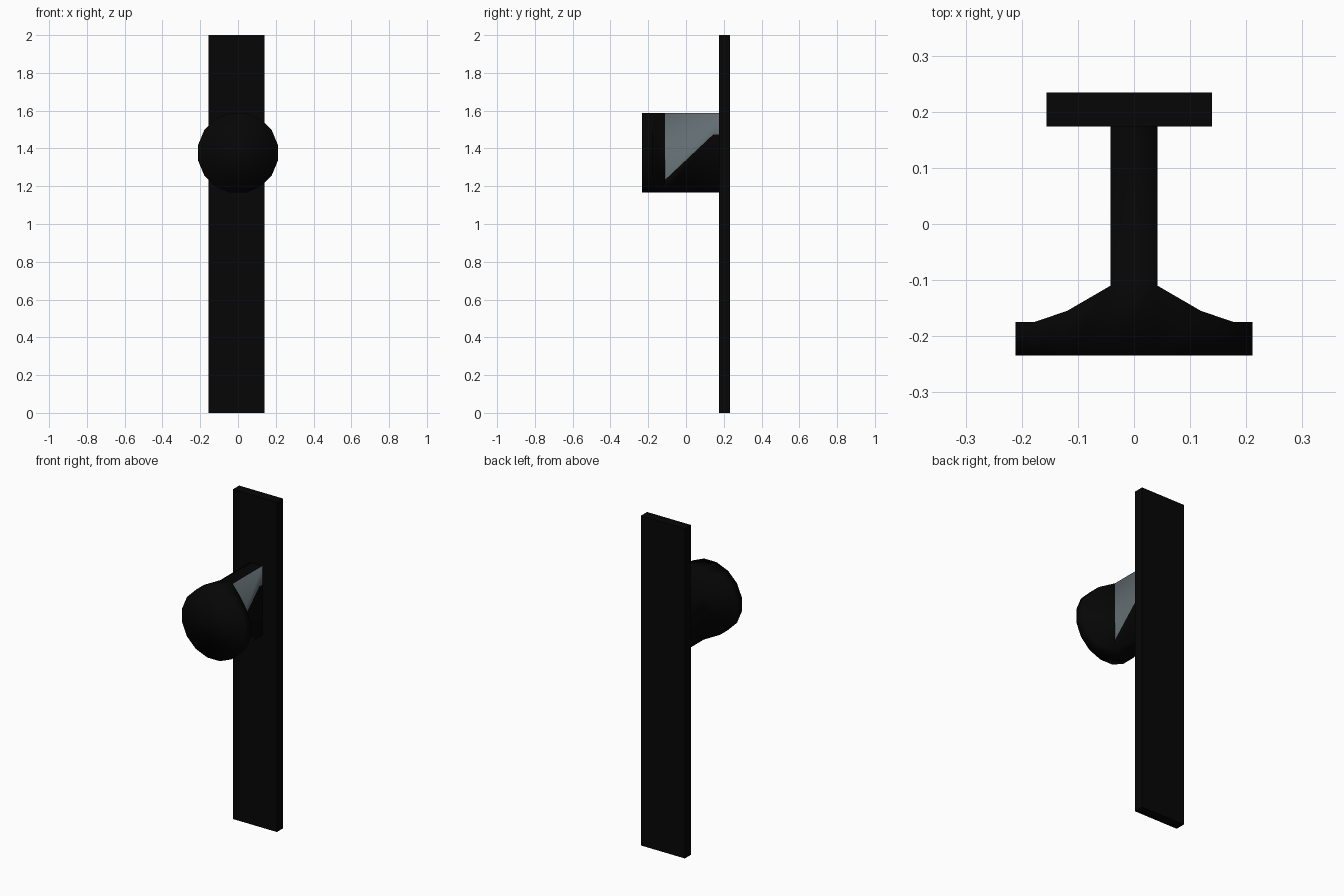
import bpy, bmesh, math

if "Cube" in bpy.data.objects:
    bpy.data.objects.remove(bpy.data.objects["Cube"])


def material(name, rgb):
    m = bpy.data.materials.new(name)
    m.diffuse_color = (*rgb, 1)
    m.use_nodes = True
    m.node_tree.nodes["Principled BSDF"].inputs["Base Color"].default_value = m.diffuse_color
    return m


black = material("black", (0.0017, 0.0017, 0.0017))
grey = material("steel grey", (0.125, 0.155, 0.168))


def finish(name, bm, mats, smooth=False):
    me = bpy.data.meshes.new(name)
    bmesh.ops.recalc_face_normals(bm, faces=bm.faces)
    for f in bm.faces:
        f.smooth = smooth
    bm.to_mesh(me)
    bm.free()
    for m in mats:
        me.materials.append(m)
    ob = bpy.data.objects.new(name, me)
    bpy.context.collection.objects.link(ob)
    return ob


# Tall back plate
bm = bmesh.new()
bmesh.ops.create_cube(bm, size=1)
for v in bm.verts:
    v.co.x = v.co.x * 0.295 - 0.0085
    v.co.y = v.co.y * 0.06 + 0.204
    v.co.z = v.co.z * 2 + 1
finish("back_plate", bm, [black])

# Sixteen-sided knob whose back is swept in to a flat upright grip
ZC, SIDES = 1.377, 16
FRONT, PLATE = -0.234, 0.174
R = 0.211 / math.cos(math.pi / SIDES)
BACK_Y = [-0.11, -0.155, -0.175, -0.175]  # back depth per column, inside to outside

bm = bmesh.new()
front, back = [], []
for i in range(SIDES):
    a = (i + 0.5) * 2 * math.pi / SIDES      # clockwise from the top
    x, z = R * math.sin(a), ZC + R * math.cos(a)
    k = i % 8
    col = k if k < 4 else 7 - k
    front.append(bm.verts.new((x, FRONT, z)))
    back.append(bm.verts.new((x, BACK_Y[col], z)))
bm.faces.new(front)
for i in range(SIDES):
    j = (i + 1) % SIDES
    bm.faces.new((front[i], front[j], back[j], back[i]))
# swept back faces, right then left
for i in range(3):
    bm.faces.new((back[i], back[i + 1], back[6 - i], back[7 - i]))
    bm.faces.new((back[15 - i], back[14 - i], back[9 + i], back[8 + i]))

# Flat grip: top, bottom, plain left side and two-tone right side
ends = {i: bm.verts.new((back[i].co.x, PLATE, back[i].co.z)) for i in (0, 7, 8, 15)}
bm.faces.new((back[0], back[15], ends[15], ends[0]))
bm.faces.new((back[7], back[8], ends[8], ends[7]))
bm.faces.new((back[15], back[8], ends[8], ends[15]))
a, b, c = [bm.verts.new((back[0].co.x, y, z)) for y, z in
           ((PLATE, 1.475), (0.145, 1.475), (-0.11, 1.235))]
bm.faces.new((back[0], ends[0], a, b, c)).material_index = 1
bm.faces.new((c, b, a, ends[7], back[7]))
finish("knob", bm, [black, grey], smooth=True)
